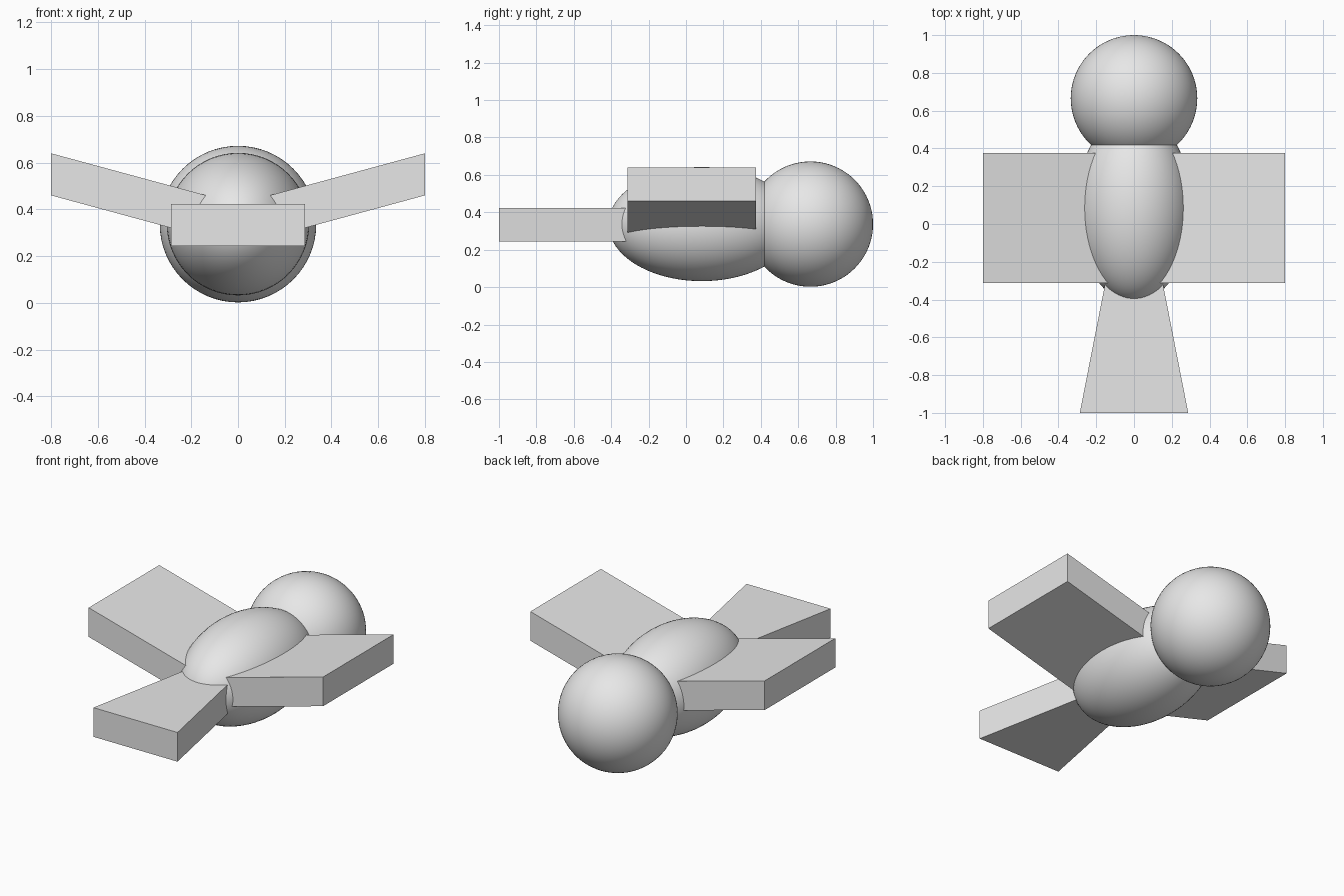
import bpy
import bmesh

cube = bpy.data.objects.get("Cube")
if cube:
    bpy.data.objects.remove(cube, do_unlink=True)

GREY = (0.8, 0.8, 0.8, 1.0)
grey = bpy.data.materials.new("light_grey")
grey.use_nodes = True
grey.diffuse_color = GREY
grey.node_tree.nodes["Principled BSDF"].inputs["Base Color"].default_value = GREY

THICK = 0.18   # shared slab thickness
ROOT_Z = 0.243  # underside height of wings and tail at the centre line


def ellipsoid(name, centre, radii):
    """Smooth ball with its poles along the body axis."""
    bpy.ops.mesh.primitive_uv_sphere_add(segments=64, ring_count=40, radius=1)
    ob = bpy.context.object
    ob.name = name
    ob.location = centre
    ob.scale = (radii[0], radii[2], radii[1])
    ob.rotation_euler.x = -1.570796
    bpy.ops.object.shade_smooth()
    ob.data.materials.append(grey)
    return ob


def slab(name, outline):
    """Plate of constant vertical thickness over an outline of x, y, z points."""
    bm = bmesh.new()
    base = bm.faces.new([bm.verts.new(p) for p in outline])
    ext = bmesh.ops.extrude_face_region(bm, geom=[base], use_keep_orig=True)
    top = [v for v in ext["geom"] if isinstance(v, bmesh.types.BMVert)]
    bmesh.ops.translate(bm, verts=top, vec=(0, 0, THICK))
    bmesh.ops.recalc_face_normals(bm, faces=bm.faces)
    mesh = bpy.data.meshes.new(name)
    bm.to_mesh(mesh)
    bm.free()
    ob = bpy.data.objects.new(name, mesh)
    bpy.context.collection.objects.link(ob)
    mesh.materials.append(grey)
    return ob


# Rounded head and long body
ellipsoid("head", (0, 0.665, 0.337), (0.335, 0.335, 0.335))
ellipsoid("body", (0, 0.085, 0.337), (0.305, 0.5, 0.305))

# Wings rising outward from the body
for name, side in (("left_wing", 1), ("right_wing", -1)):
    tip = side * 0.8
    slab(name, [(0, -0.313, ROOT_Z), (tip, -0.313, 0.46),
                (tip, 0.375, 0.46), (0, 0.375, ROOT_Z)])

# Tail widening away from the body
slab("tail", [(-0.287, -1, ROOT_Z), (0.287, -1, ROOT_Z),
              (0.13, -0.2, ROOT_Z), (-0.13, -0.2, ROOT_Z)])
